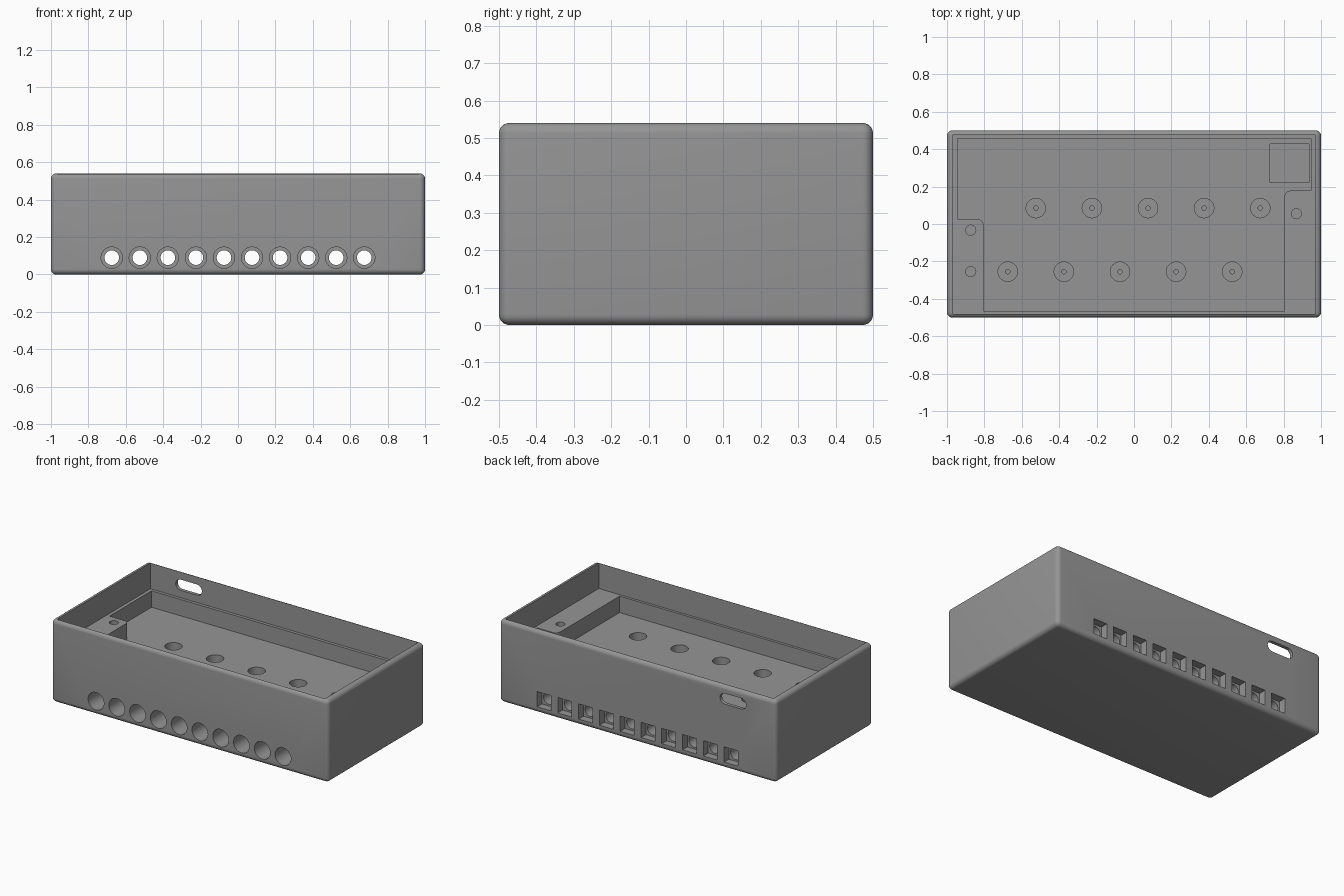
import bpy, bmesh, math
from mathutils import Matrix, Vector

if "Cube" in bpy.data.objects:
    bpy.data.objects.remove(bpy.data.objects["Cube"])

grey = bpy.data.materials.new("plain grey")
grey.diffuse_color = (0.3, 0.3, 0.3, 1)
grey.use_nodes = True
grey.node_tree.nodes["Principled BSDF"].inputs["Base Color"].default_value = grey.diffuse_color


def make_object(name, bm):
    bmesh.ops.recalc_face_normals(bm, faces=bm.faces)
    mesh = bpy.data.meshes.new(name)
    bm.to_mesh(mesh)
    bm.free()
    mesh.materials.append(grey)
    obj = bpy.data.objects.new(name, mesh)
    bpy.context.collection.objects.link(obj)
    return obj


def add_box(bm, x0, x1, y0, y1, z0, z1):
    size = Matrix.Diagonal((x1 - x0, y1 - y0, z1 - z0, 1))
    mid = Matrix.Translation(((x0 + x1) / 2, (y0 + y1) / 2, (z0 + z1) / 2))
    return bmesh.ops.create_cube(bm, size=1, matrix=mid @ size)["verts"]


def add_rod(bm, start, end, r, n=40):
    a, b = Vector(start), Vector(end)
    turn = (b - a).to_track_quat("Z", "Y").to_matrix().to_4x4()
    bmesh.ops.create_cone(bm, cap_ends=True, segments=n, radius1=r, radius2=r,
                          depth=(b - a).length,
                          matrix=Matrix.Translation((a + b) / 2) @ turn)


def add_prism(bm, points, shift):
    face = bm.faces.new([bm.verts.new(p) for p in points])
    top = bmesh.ops.extrude_face_region(bm, geom=[face])["geom"]
    bmesh.ops.translate(bm, vec=shift, verts=[v for v in top if isinstance(v, bmesh.types.BMVert)])


def arc(cx, cy, r, a0, a1, n=8):
    return [(cx + r * math.cos(math.radians(a0 + (a1 - a0) * i / n)),
             cy + r * math.sin(math.radians(a0 + (a1 - a0) * i / n))) for i in range(n + 1)]


# Rounded outer block
bm = bmesh.new()
add_box(bm, -1, 1, -0.5, 0.5, 0, 0.54)
bmesh.ops.bevel(bm, geom=bm.edges[:], offset=0.028, segments=6, profile=0.5, affect="EDGES")
case = make_object("case", bm)


def cut(name, bm):
    cutter = make_object(name, bm)
    cutter.hide_render = True
    mod = case.modifiers.new(name, "BOOLEAN")
    mod.operation, mod.solver, mod.object = "DIFFERENCE", "EXACT", cutter
    bpy.context.view_layer.objects.active = case
    bpy.ops.object.modifier_apply(modifier=name)
    bpy.data.objects.remove(cutter)


RIM, LEDGE, FLOOR, HOLE_Z = 0.6, 0.372, 0.265, 0.09

# Upper cavity
bm = bmesh.new()
add_box(bm, -0.967, 0.967, -0.482, 0.478, LEDGE, RIM)
cut("upper_cavity", bm)

# Lower pocket, leaving a raised block at each end
outline = [(-0.945, 0.458), (0.947, 0.458), (0.947, 0.178)]
outline += arc(0.837, 0.146, 0.032, 90, 180)
outline += [(0.805, -0.465), (-0.805, -0.465)]
outline += arc(-0.837, -0.006, 0.032, 0, 90)
outline += [(-0.945, 0.026)]
bm = bmesh.new()
add_prism(bm, [(x, y, FLOOR) for x, y in outline], (0, 0, LEDGE + 0.05 - FLOOR))
cut("lower_pocket", bm)

# Tunnels running front to back
xs = [-0.675 + 0.15 * i for i in range(10)]
bm = bmesh.new()
for x in xs:
    add_rod(bm, (x, -0.6, HOLE_Z), (x, 0.6, HOLE_Z), 0.039)
cut("tunnels", bm)

# Wide round mouths in front, square mouths at the back
bm = bmesh.new()
for x in xs:
    add_rod(bm, (x, -0.6, HOLE_Z), (x, -0.3, HOLE_Z), 0.057)
    add_box(bm, x - 0.05, x + 0.05, 0.45, 0.6, HOLE_Z - 0.05, HOLE_Z + 0.05)
cut("tunnel_mouths", bm)

# Floor wells, screw holes in the end blocks, square corner recess
wells = [(x, 0.085 if i % 2 else -0.255) for i, x in enumerate(xs)]
bm = bmesh.new()
for x, y in wells:
    add_rod(bm, (x, y, 0.17), (x, y, 0.32), 0.052)
for x, y in ((-0.873, -0.033), (-0.873, -0.255), (0.868, 0.055)):
    add_rod(bm, (x, y, 0.24), (x, y, 0.45), 0.027, 24)
add_box(bm, 0.728, 0.935, 0.222, 0.428, 0.05, 0.32)
cut("wells_and_recess", bm)

# Pin holes joining wells to tunnels
bm = bmesh.new()
for x, y in wells:
    add_rod(bm, (x, y, HOLE_Z), (x, y, 0.2), 0.012, 16)
cut("pin_holes", bm)

# Rounded slot through the back wall
R = 0.035
slot = arc(-0.63, 0.455, R, -90, 90) + arc(-0.75, 0.455, R, 90, 270)
bm = bmesh.new()
add_prism(bm, [(x, 0.47, z) for x, z in slot], (0, 0.1, 0))
cut("back_slot", bm)

case.select_set(True)
bpy.context.view_layer.objects.active = case
bpy.ops.object.shade_smooth_by_angle(angle=math.radians(30))
